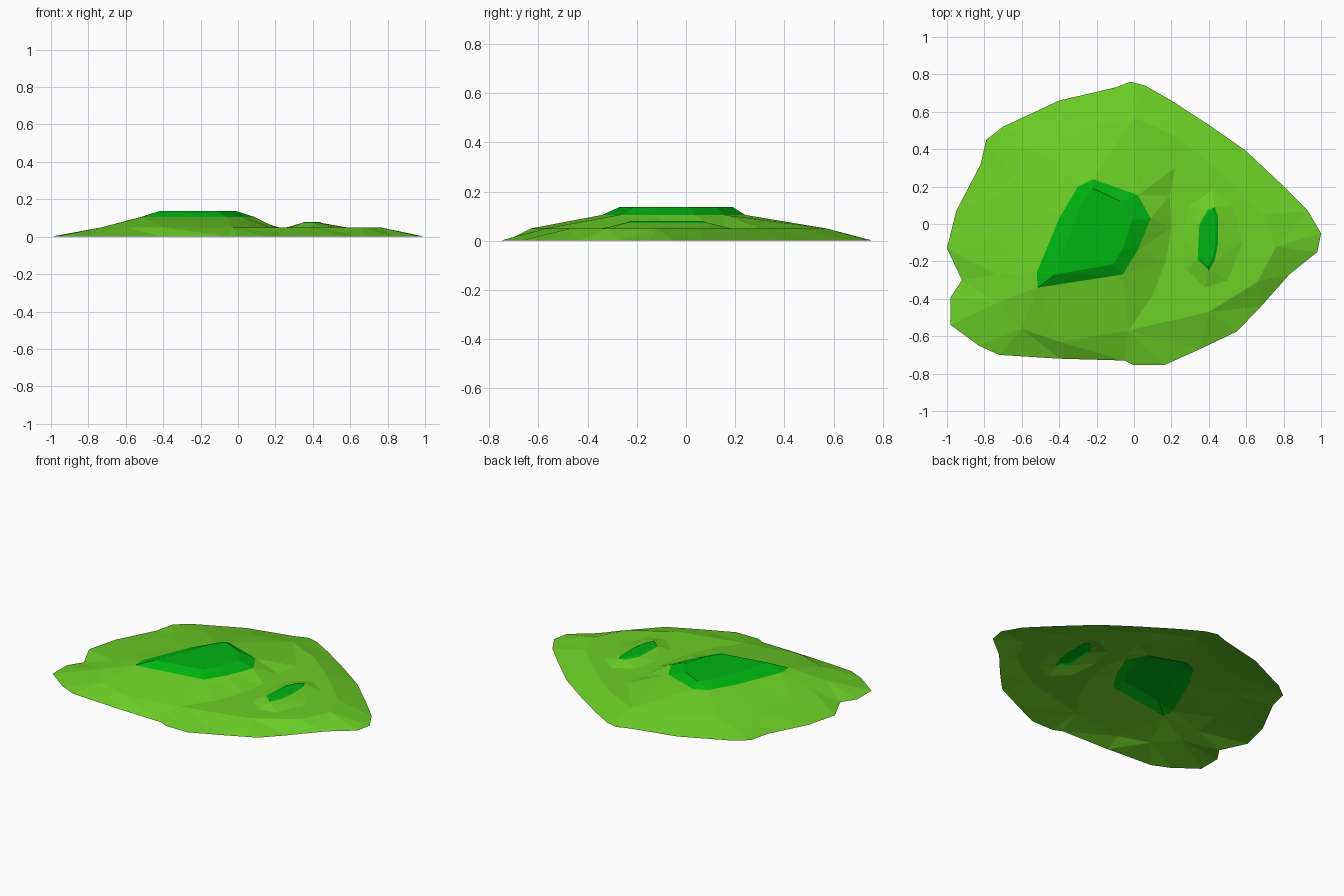
import bpy
from mathutils import Vector
from mathutils.geometry import delaunay_2d_cdt

if "Cube" in bpy.data.objects:
    bpy.data.objects.remove(bpy.data.objects["Cube"])

# Contour lines of the island: height and outline points (or height and open path)
SHORE = [(-.02, .76), (.06, .74), (.2, .66), (.4, .53), (.6, .39), (.78, .22), (.93, .07), (1, -.05),
         (.98, -.15), (.83, -.27), (.68, -.44), (.55, -.575), (.35, -.67), (.16, -.755), (0, -.755),
         (-.05, -.73), (-.4, -.72), (-.72, -.7), (-.83, -.65), (-.98, -.54), (-.98, -.39),
         (-.92, -.3), (-1, -.13), (-.95, .07), (-.82, .32), (-.79, .45), (-.7, .52), (-.4, .66), (-.1, .73)]
SHELF = [(0, .57), (.22, .47), (.4, .33), (.56, .19), (.7, .05), (.76, -.12), (.66, -.31), (.4, -.47),
         (-.03, -.57), (-.4, -.63), (-.6, -.56), (-.73, -.42), (-.73, -.27), (-.7, -.08),
         (-.62, .2), (-.5, .38), (-.25, .51)]
VALLEY = [(.22, .3), (.19, .15), (.2, -.02), (.17, -.2), (.1, -.38)]
KNOLL_FOOT = [(.42, .18), (.53, .1), (.58, -.1), (.5, -.3), (.38, -.34), (.28, -.24), (.26, -.05), (.3, .1)]
HILL_BASE = [(-.22, .24), (-.3, .2), (-.4, .03), (-.52, -.26), (-.515, -.34), (-.06, -.27),
             (.02, -.14), (.09, .03), (.02, .155)]
HILL_TOP = [(-.22, .19), (-.27, .12), (-.34, -.05), (-.42, -.27), (-.11, -.215), (-.06, -.13), (-.01, .02), (-.07, .12)]
KNOLL_BASE = [(.43, .09), (.395, .075), (.35, 0), (.34, -.19), (.4, -.245), (.43, -.2), (.45, -.1), (.45, .04)]
KNOLL_TOP = [(.425, .07), (.4, .06), (.36, -.01), (.355, -.18), (.395, -.225), (.42, -.19), (.437, -.1), (.437, .03)]

contours = [(0, SHORE, True), (.05, SHELF, True), (.05, VALLEY, False), (.05, KNOLL_FOOT, True),
            (.105, HILL_BASE, True), (.137, HILL_TOP, True), (.073, KNOLL_BASE, True), (.08, KNOLL_TOP, True)]

# Triangulate all contours together
pts, heights, edges = [], [], []
for z, path, closed in contours:
    s, n = len(pts), len(path)
    pts += [Vector(p) for p in path]
    heights += [z] * n
    edges += [(s + i, s + (i + 1) % n) for i in range(n if closed else n - 1)]
flat, _, tris, origins, _, _ = delaunay_2d_cdt(pts, edges, [], 1, 1e-5)
verts = [(p.x, p.y, heights[o[0]] if o else .05) for p, o in zip(flat, origins)]


def build(name, faces, color):
    used = sorted({i for f in faces for i in f})
    index = {v: i for i, v in enumerate(used)}
    me = bpy.data.meshes.new(name)
    me.from_pydata([verts[i] for i in used], [], [[index[i] for i in f] for f in faces])
    mat = bpy.data.materials.new(name + "_green")
    mat.diffuse_color = color
    mat.use_nodes = True
    mat.node_tree.nodes["Principled BSDF"].inputs["Base Color"].default_value = mat.diffuse_color
    me.materials.append(mat)
    bpy.context.collection.objects.link(bpy.data.objects.new(name, me))


# Grassy slopes, then the darker hill caps
high = [f for f in tris if min(verts[i][2] for i in f) > .06]
low = [f for f in tris if min(verts[i][2] for i in f) <= .06]
build("grass_slopes", low, (.15, .62, .02, 1))
build("hill_caps", high, (.0, .45, .005, 1))
